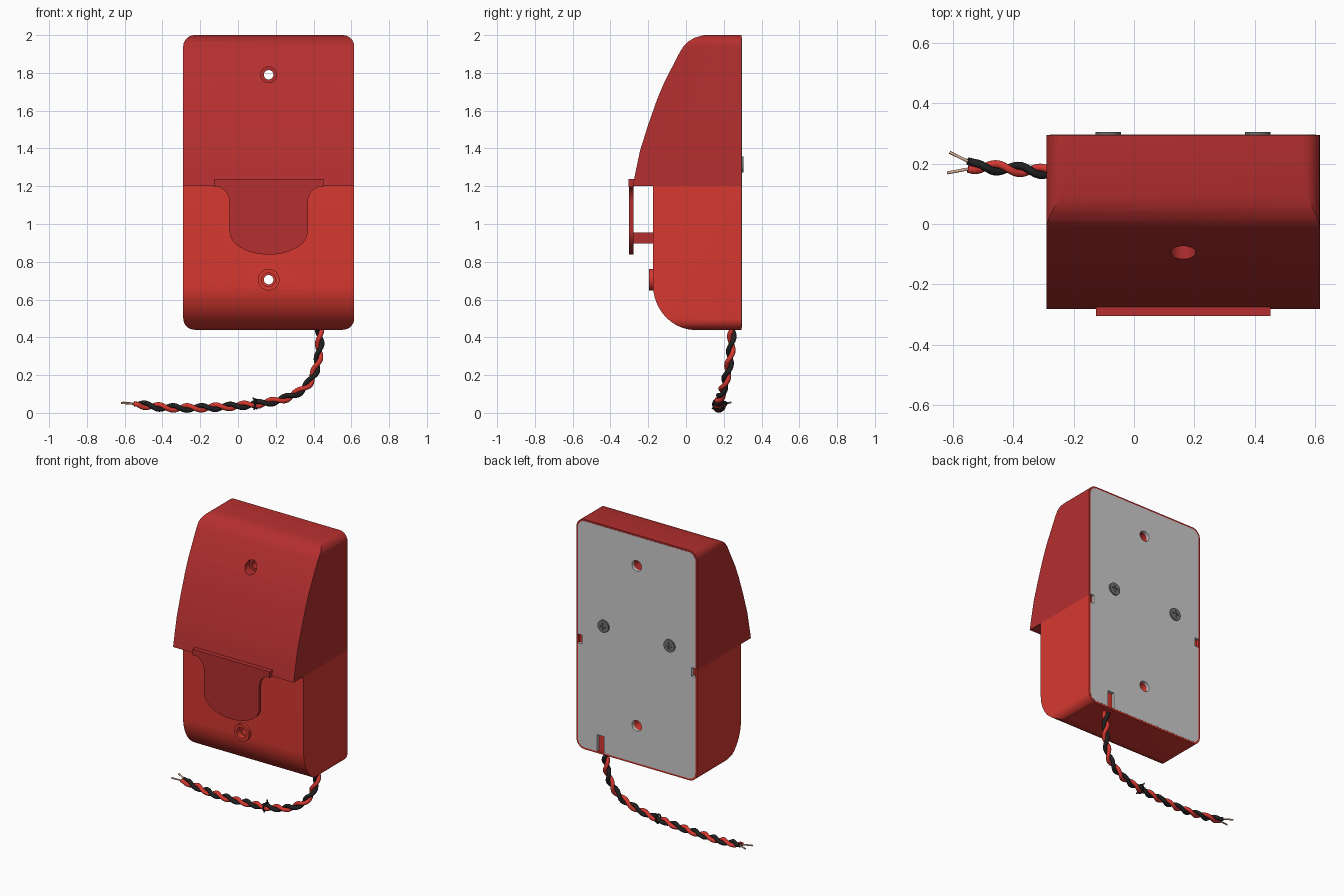
import bpy, bmesh, math
from mathutils import Vector

if "Cube" in bpy.data.objects:
    bpy.data.objects.remove(bpy.data.objects["Cube"])

CX, YB = 0.1625, 0.295          # centre line of the case, rear plane
Y = Vector((0, 1, 0))


def material(name, rgb):
    m = bpy.data.materials.new(name)
    m.diffuse_color = (*rgb, 1)
    m.use_nodes = True
    m.node_tree.nodes["Principled BSDF"].inputs["Base Color"].default_value = m.diffuse_color
    return m


RED = material("bright_red", (0.68, 0.04, 0.03))
DARK_RED = material("dark_red", (0.46, 0.028, 0.028))
BLACK = material("black", (0.015, 0.015, 0.015))
COPPER = material("copper", (0.7, 0.45, 0.32))
STEEL = material("steel", (0.16, 0.16, 0.16))


def prism(name, pts, axis, a, b, mat=None):
    """Extrude a closed 2D outline from a to b along x or y."""
    put = (lambda p, t: (t, p[0], p[1])) if axis == "x" else (lambda p, t: (p[0], t, p[1]))
    bm = bmesh.new()
    lo = [bm.verts.new(put(p, a)) for p in pts]
    hi = [bm.verts.new(put(p, b)) for p in pts]
    bm.faces.new(lo)
    bm.faces.new(hi[::-1])
    for i in range(len(pts)):
        j = (i + 1) % len(pts)
        bm.faces.new((lo[i], hi[i], hi[j], lo[j]))
    bmesh.ops.recalc_face_normals(bm, faces=bm.faces)
    me = bpy.data.meshes.new(name)
    bm.to_mesh(me)
    bm.free()
    ob = bpy.data.objects.new(name, me)
    bpy.context.collection.objects.link(ob)
    if mat:
        me.materials.append(mat)
    return ob


def arc(cx, cz, rx, rz, a0, a1, n):
    return [(cx + rx * math.cos(math.radians(a0 + (a1 - a0) * i / n)),
             cz + rz * math.sin(math.radians(a0 + (a1 - a0) * i / n))) for i in range(n + 1)]


def disc(x, z, r, n=32):
    return arc(x, z, r, r, 0, 360, n)[:-1]


def rect(x0, x1, z0, z1):
    return [(x0, z0), (x1, z0), (x1, z1), (x0, z1)]


def round_rect(x0, x1, z0, z1, r):
    return (arc(x1 - r, z0 + r, r, r, -90, 0, 8) + arc(x1 - r, z1 - r, r, r, 0, 90, 8)
            + arc(x0 + r, z1 - r, r, r, 90, 180, 8) + arc(x0 + r, z0 + r, r, r, 180, 270, 8))


def boolean(ob, tool, op="DIFFERENCE"):
    mod = ob.modifiers.new("cut", "BOOLEAN")
    mod.object, mod.operation, mod.solver = tool, op, "EXACT"
    bpy.context.view_layer.objects.active = ob
    bpy.ops.object.modifier_apply(modifier=mod.name)
    bpy.data.objects.remove(tool)


def smooth(ob, angle=30):
    bpy.ops.object.select_all(action="DESELECT")
    ob.select_set(True)
    bpy.context.view_layer.objects.active = ob
    bpy.ops.object.shade_smooth_by_angle(angle=math.radians(angle))


# Hood and lower case: side profiles trimmed by the same rounded front outline
hood_side = [(YB, 1.2), (-0.282, 1.2), (-0.264, 1.29), (-0.243, 1.39), (-0.202, 1.52), (-0.153, 1.66),
             (-0.115, 1.75), (-0.074, 1.83), (-0.03, 1.915), (-0.012, 1.942), (0.01, 1.965),
             (0.045, 1.986), (0.095, 2.0), (0.12, 2.02), (YB, 2.02)]
case_side = [(YB, 1.2), (-0.175, 1.2)] + arc(0.05, 0.68, 0.225, 0.241, 180, 270, 16) + [(YB, 0.43)]
hood = prism("hood", hood_side, "x", -0.5, 0.8, DARK_RED)
case = prism("lower_case", case_side, "x", -0.5, 0.8, RED)
for ob in (hood, case):
    boolean(ob, prism("trim", round_rect(-0.29, 0.615, 0.44, 2.0, 0.06), "y", -0.5, 0.5), "INTERSECT")
    boolean(ob, prism("recess", round_rect(-0.278, 0.603, 0.452, 1.988, 0.05), "y", 0.275, 0.4))

# Raised ring round the lower screw hole, then the holes and counterbores
boolean(case, prism("ring", disc(CX, 0.705, 0.057), "y", -0.195, -0.05), "UNION")
for ob, z, r, depth in ((hood, 1.79, 0.042, -0.05), (case, 0.705, 0.036, -0.16)):
    boolean(ob, prism("bore", disc(CX, z, 0.025), "y", -0.5, 0.5))
    boolean(ob, prism("counterbore", disc(CX, z, r), "y", -0.5, depth))
    boolean(ob, prism("rear_bore", disc(CX, z, 0.036), "y", 0.2, 0.5))
    smooth(ob)

# Back plate with screw holes, side notches and cable notch
plate = prism("back_plate", round_rect(-0.278, 0.603, 0.452, 1.988, 0.05), "y", 0.275, YB + 0.001)
for z in (1.79, 0.705):
    boolean(plate, prism("hole", disc(CX, z, 0.036), "y", 0.2, 0.4))
for r in (rect(-0.35, -0.25, 1.15, 1.21), rect(0.575, 0.7, 1.15, 1.21), rect(0.41, 0.46, 0.4, 0.565)):
    boolean(plate, prism("notch", r, "y", 0.2, 0.4))
smooth(plate)

# Cross-head screws on the back
for i, x in enumerate((-0.085, 0.41)):
    s = prism(f"screw_{i + 1}", disc(x, 1.315, 0.042), "y", 0.28, 0.304, STEEL)
    for w, h in ((0.024, 0.005), (0.005, 0.024)):
        boolean(s, prism("slot", rect(x - w, x + w, 1.315 - h, 1.315 + h), "y", 0.299, 0.4))
    smooth(s)

# Front tongue: flared top, elliptical bottom, top bar and rear post
half = arc(CX + 0.289, 1.115, 0.082, 0.085, 90, 180, 8)
right = half + arc(CX, 0.96, 0.207, 0.122, 0, -90, 14)
left = [(2 * CX - x, z) for x, z in right[-2::-1]]
smooth(prism("tongue", right + left, "y", -0.301, -0.279, DARK_RED))
prism("tongue_bar", rect(CX - 0.289, CX + 0.289, 1.197, 1.238), "y", -0.305, -0.274, DARK_RED)
prism("tongue_post", rect(CX - 0.08, CX + 0.08, 0.897, 0.955), "y", -0.285, -0.17, DARK_RED)


def tube(name, pts, r, mat):
    cu = bpy.data.curves.new(name, "CURVE")
    cu.dimensions, cu.bevel_depth, cu.bevel_resolution, cu.use_fill_caps = "3D", r, 3, True
    sp = cu.splines.new("POLY")
    sp.points.add(len(pts) - 1)
    for p, q in zip(sp.points, pts):
        p.co = (*q, 1)
        p.radius = 1
    sp.use_smooth = True
    cu.materials.append(mat)
    ob = bpy.data.objects.new(name, cu)
    bpy.context.collection.objects.link(ob)
    return ob


def spline(pts, n):
    """Smooth path through the control points."""
    P = [Vector(p) for p in pts]
    P = [2 * P[0] - P[1]] + P + [2 * P[-1] - P[-2]]
    out = []
    for a, b, c, d in zip(P, P[1:], P[2:], P[3:]):
        for i in range(n):
            t = i / n
            out.append(0.5 * (2 * b + (c - a) * t + (2 * a - 5 * b + 4 * c - d) * t * t
                              + (3 * b - a - 3 * c + d) * t ** 3))
    return out + [P[-2]]


# Twisted pair of wires, ending in bare split tips
path = spline([(0.43, 0.245, 0.47), (0.432, 0.24, 0.36), (0.415, 0.225, 0.24), (0.36, 0.2, 0.14),
               (0.25, 0.18, 0.077), (0.1, 0.17, 0.047), (-0.1, 0.17, 0.031), (-0.27, 0.172, 0.026),
               (-0.4, 0.182, 0.03), (-0.53, 0.19, 0.045)], 28)
length = [0.0]
for a, b in zip(path, path[1:]):
    length.append(length[-1] + (b - a).length)
ends = {"red": (RED, 0, (-0.55, 0.182, 0.047), (-0.618, 0.169, 0.052)),
        "black": (BLACK, math.pi, (-0.55, 0.208, 0.05), (-0.61, 0.237, 0.055))}
for name, (mat, phase, split, tip) in ends.items():
    pts = []
    for i, p in enumerate(path):
        t = (path[min(i + 1, len(path) - 1)] - path[max(i - 1, 0)]).normalized()
        n = t.cross(Y).normalized()
        b = t.cross(n)
        a = phase + math.pi / 2 + 2 * math.pi * (length[i] - length[-1]) / 0.15
        pts.append(p + 0.0125 * (math.cos(a) * n + math.sin(a) * b))
    pts.append(Vector(split))
    tube(name + "_wire", pts, 0.013, mat)
    tube(name + "_bare_tip", [split, tip], 0.005, COPPER)

# Small tie round the cable with two tails
ring = [(0.09 + 0.004 * math.sin(a), 0.17 + 0.027 * math.cos(a), 0.046 + 0.027 * math.sin(a))
        for a in [2 * math.pi * i / 24 for i in range(25)]]
tube("cable_tie", ring, 0.005, BLACK)
tube("cable_tie_tail_1", [(0.09, 0.185, 0.07), (0.08, 0.2, 0.078)], 0.005, BLACK)
tube("cable_tie_tail_2", [(0.092, 0.15, 0.03), (0.1, 0.14, 0.022)], 0.005, BLACK)
